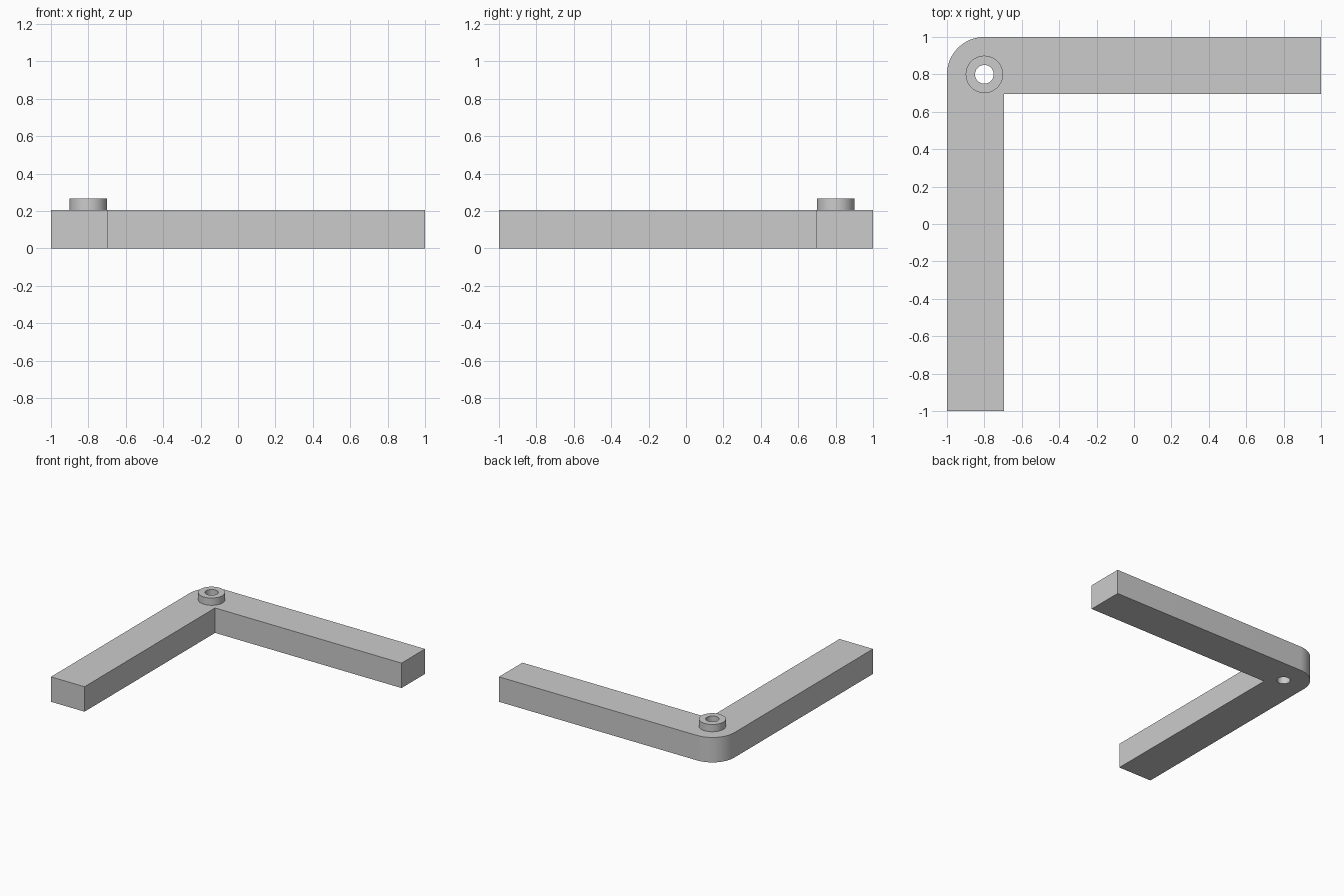
import bpy
import bmesh
from math import cos, sin, pi, radians

cube = bpy.data.objects.get("Cube")
if cube:
    bpy.data.objects.remove(cube, do_unlink=True)

GREY = (0.6, 0.6, 0.6, 1.0)
grey = bpy.data.materials.new("plain_grey")
grey.use_nodes = True
grey.diffuse_color = GREY
grey.node_tree.nodes["Principled BSDF"].inputs["Base Color"].default_value = GREY

PIVOT = (-0.8, 0.8)   # centre of the hole, boss and rounded corner
INNER = 0.695         # inside faces of both arms
THICK = 0.205
BOSS_TOP = 0.265


def arc(radius, start, end, steps):
    """Points on an arc around the pivot, both ends included."""
    angles = [start + (end - start) * i / steps for i in range(steps + 1)]
    return [(PIVOT[0] + radius * cos(a), PIVOT[1] + radius * sin(a)) for a in angles]


def circle(radius, steps=48):
    return arc(radius, 0, 2 * pi, steps)[:-1]


def extruded(name, loops, bottom, top):
    """Fill an outline with its hole and extrude it upwards."""
    bm = bmesh.new()
    edges = []
    for loop in loops:
        verts = [bm.verts.new((x, y, bottom)) for x, y in loop]
        edges += [bm.edges.new((v, verts[i - 1])) for i, v in enumerate(verts)]
    bmesh.ops.triangle_fill(bm, edges=edges, use_beauty=True, use_dissolve=False)
    result = bmesh.ops.extrude_face_region(bm, geom=bm.faces[:], use_keep_orig=True)
    raised = [g for g in result["geom"] if isinstance(g, bmesh.types.BMVert)]
    bmesh.ops.translate(bm, verts=raised, vec=(0, 0, top - bottom))
    bmesh.ops.recalc_face_normals(bm, faces=bm.faces[:])
    mesh = bpy.data.meshes.new(name)
    bm.to_mesh(mesh)
    bm.free()
    mesh.materials.append(grey)
    obj = bpy.data.objects.new(name, mesh)
    bpy.context.collection.objects.link(obj)
    bpy.ops.object.select_all(action="DESELECT")
    obj.select_set(True)
    bpy.context.view_layer.objects.active = obj
    bpy.ops.object.shade_smooth_by_angle(angle=radians(30))
    return obj


# L-shaped bracket with a rounded outer corner and a through hole
outline = [(-1, -1), (-INNER, -1), (-INNER, INNER), (1, INNER), (1, 1)]
outline += arc(0.2, pi / 2, pi, 16)
extruded("corner_bracket", [outline, circle(0.05)], 0, THICK)

# Raised ring around the hole
extruded("hole_boss", [circle(0.1), circle(0.05)], THICK, BOSS_TOP)
